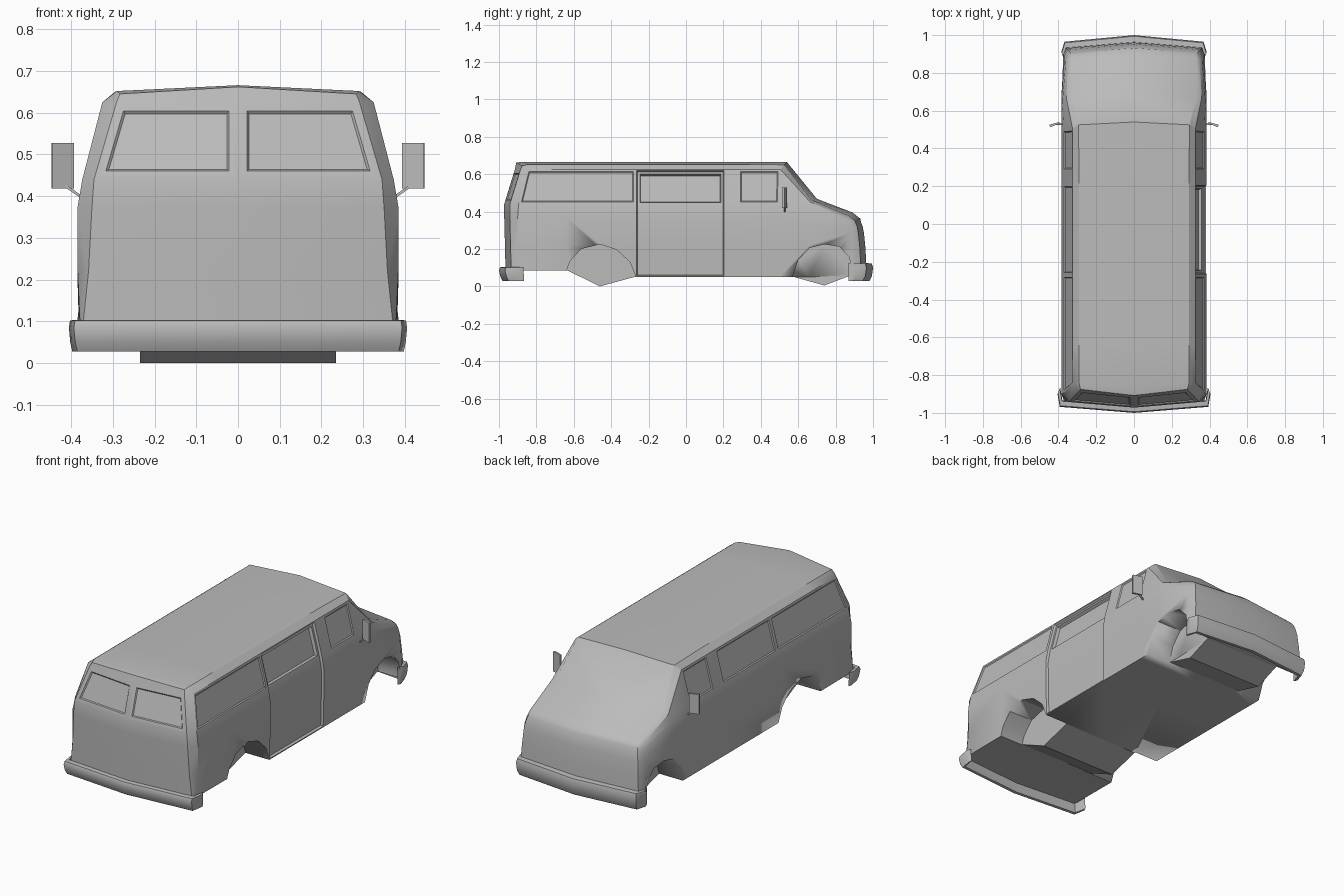
import bpy, bmesh, math
from mathutils import Vector

if "Cube" in bpy.data.objects:
    bpy.data.objects.remove(bpy.data.objects["Cube"])

paint = bpy.data.materials.new("grey_paint")
paint.diffuse_color = (0.5, 0.5, 0.5, 1)
paint.use_nodes = True
paint.node_tree.nodes["Principled BSDF"].inputs["Base Color"].default_value = paint.diffuse_color


def finish(name, bm, angle=30):
    bmesh.ops.remove_doubles(bm, verts=bm.verts, dist=1e-5)
    bmesh.ops.recalc_face_normals(bm, faces=bm.faces)
    me = bpy.data.meshes.new(name)
    bm.to_mesh(me)
    bm.free()
    ob = bpy.data.objects.new(name, me)
    bpy.context.collection.objects.link(ob)
    me.materials.append(paint)
    bpy.ops.object.select_all(action='DESELECT')
    bpy.context.view_layer.objects.active = ob
    ob.select_set(True)
    bpy.ops.object.shade_smooth_by_angle(angle=math.radians(angle))
    return ob


def prism(name, outline, x0, x1):
    """Solid from a (y, z) outline, extruded along x."""
    bm = bmesh.new()
    a, b = ([bm.verts.new((x, y, z)) for y, z in outline] for x in (x0, x1))
    bm.faces.new(a)
    bm.faces.new(b[::-1])
    for i in range(len(a)):
        j = (i + 1) % len(a)
        bm.faces.new((a[i], a[j], b[j], b[i]))
    return finish(name, bm)


# Body: half sections from sill to roof centre, lofted along y
def section(y, sill):
    return [(.38, y, sill), (.384, y, .22), (.385, y, .37), (.373, y, .44),
            (.325, y, .625), (.29, y, .652), (0, y, .666)]


rear = [(.372, -.935, .085), (.358, -.938, .22), (.35, -.942, .37), (.345, -.942, .44),
        (.291, -.885, .625), (.283, -.875, .645), (0, -.908, .662)]
rear_corner = [(.378, -.915, .085), (.384, -.90, .22), (.385, -.90, .37), (.373, -.895, .44),
               (.325, -.85, .625), (.29, -.845, .652), (0, -.87, .666)]
screen_top = [(.38, .50, .05), (.384, .50, .22), (.385, .50, .37), (.373, .50, .44),
              (.325, .505, .625), (.295, .525, .65), (0, .54, .664)]
screen_base = [(.38, .66, .05), (.385, .66, .22), (.385, .66, .34), (.378, .66, .41),
               (.358, .665, .45), (.33, .67, .462), (0, .70, .468)]
nose_corner = [(.376, .90, .06), (.374, .895, .2), (.368, .89, .29), (.36, .88, .33),
               (.35, .87, .36), (.33, .87, .378), (0, .89, .395)]
nose = [(.365, .935, .07), (.355, .93, .2), (.35, .922, .28), (.343, .915, .32),
        (.337, .905, .345), (.325, .895, .36), (0, .932, .362)]
stations = [rear, rear_corner, section(-.64, .085), section(-.27, .05), section(.21, .05),
            section(.28, .05), screen_top, screen_base, nose_corner, nose]

bm = bmesh.new()
panels = {}
for s in (-1, 1):
    grid = [[bm.verts.new((s * x, y, z)) for x, y, z in st] for st in stations]
    for i in range(len(grid) - 1):
        p, q = grid[i], grid[i + 1]
        for r in range(6):
            panels[s, i, r] = bm.faces.new((p[r], q[r], q[r + 1], p[r + 1]))
        # floor
        fl = [bm.verts.new((0, g[0].co.y, g[0].co.z)) for g in (p, q)]
        if i == 0:
            fl[0].co.y -= .03
        if i == len(grid) - 2:
            fl[1].co.y += .03
        bm.faces.new((p[0], q[0], fl[1], fl[0]))
    # V-shaped tail and nose panels
    for key, g, d in (("tail", grid[0], -.03), ("front", grid[-1], .03)):
        mid = [bm.verts.new((0, v.co.y + d, v.co.z)) for v in g[:5]] + [g[6]]
        for r in range(5):
            panels[s, key, r] = bm.faces.new((g[r], g[r + 1], mid[r + 1], mid[r]))
bmesh.ops.remove_doubles(bm, verts=bm.verts, dist=1e-5)
bmesh.ops.recalc_face_normals(bm, faces=bm.faces)


def recess(faces, border, depth):
    bmesh.ops.inset_region(bm, faces=faces, thickness=border, use_even_offset=True)
    bmesh.ops.inset_region(bm, faces=faces, thickness=.005, depth=-depth, use_even_offset=True)


# Sliding side door on one side, with its window set deeper
recess([panels[1, 3, r] for r in range(4)], .006, .012)
recess([panels[1, 3, 3]], .012, .016)
# Shallow side and tail windows
for s in (-1, 1):
    recess([panels[s, 1, 3], panels[s, 2, 3]], .012, .005)
    recess([panels[s, 5, 3]], .012, .005)
    recess([panels[s, "tail", 3]], .022, .006)
recess([panels[-1, 3, 3]], .012, .005)
body = finish("van_body", bm)

# Wheel wells, cut through each side
rear_arch = [(-.645, -.05), (-.64, .08), (-.62, .135), (-.56, .2), (-.46, .225),
             (-.37, .195), (-.30, .13), (-.268, .05), (-.268, -.05)]
front_arch = [(.57, -.05), (.57, .05), (.60, .14), (.66, .205), (.74, .225),
              (.82, .212), (.87, .16), (.89, .09), (.89, -.05)]
for s in (-1, 1):
    for label, arch in (("rear", rear_arch), ("front", front_arch)):
        cut = prism(label + "_well_cutter", arch, s * .235, s * .6)
        m = body.modifiers.new("well", 'BOOLEAN')
        m.operation, m.solver, m.object = 'DIFFERENCE', 'EXACT', cut
        bpy.context.view_layer.objects.active = body
        bpy.ops.object.modifier_apply(modifier=m.name)
        bpy.data.objects.remove(cut)

# Floor bulges between the wheels
prism("rear_floor_drop", [(-.64, .088), (-.46, 0), (-.27, .052)], -.235, .235)
prism("front_floor_drop", [(.57, .052), (.74, .005), (.89, .062)], -.235, .235)


# Wraparound bumpers: a curved section carried along a V-shaped path
def bumper(name, path, rows):
    bm = bmesh.new()
    full = path + [(-x, y) for x, y in path[-2::-1]]
    rings = []
    for x, y in full:
        ring = []
        for inward, z in rows:
            n = Vector((x, y * .9)).normalized() if abs(x) < .01 else Vector(
                (math.copysign(.4, x), math.copysign(1, y)))
            ring.append(bm.verts.new((x - n.x * inward, y - n.y * inward, z)))
        rings.append(ring)
    k = len(rows)
    for a, b in zip(rings, rings[1:]):
        for i in range(k):
            bm.faces.new((a[i], a[(i + 1) % k], b[(i + 1) % k], b[i]))
    bm.faces.new(rings[0])
    bm.faces.new(rings[-1])
    return finish(name, bm, 40)


bumper("rear_bumper", [(.405, -.90), (.393, -.968), (0, -1.0)],
       [(.03, .104), (.006, .102), (0, .085), (.008, .05), (.02, .028), (.035, .03)])
bumper("front_bumper", [(.385, .91), (.368, .965), (0, 1.0)],
       [(.04, .125), (.006, .122), (0, .1), (.006, .055), (.02, .028), (.04, .03)])

# Door mirrors on thin arms
for s, side in ((-1, "left"), (1, "right")):
    bm = bmesh.new()
    for pts in ([(.393, .532), (.445, .512), (.447, .526), (.395, .54)],):
        lo, hi = ([bm.verts.new((s * x, y, z)) for x, y in pts] for z in (.418, .528))
        bm.faces.new(lo)
        bm.faces.new(hi)
        for i in range(4):
            j = (i + 1) % 4
            bm.faces.new((lo[i], lo[j], hi[j], hi[i]))
    finish(side + "_mirror", bm)
    bm = bmesh.new()
    a, b = ([bm.verts.new((s * x, .527 + dy, z + dz)) for dy, dz in
             ((-.004, -.004), (.004, -.004), (.004, .004), (-.004, .004))]
            for x, z in ((.375, .398), (.412, .424)))
    bm.faces.new(a)
    bm.faces.new(b)
    for i in range(4):
        j = (i + 1) % 4
        bm.faces.new((a[i], a[j], b[j], b[i]))
    finish(side + "_mirror_arm", bm)
